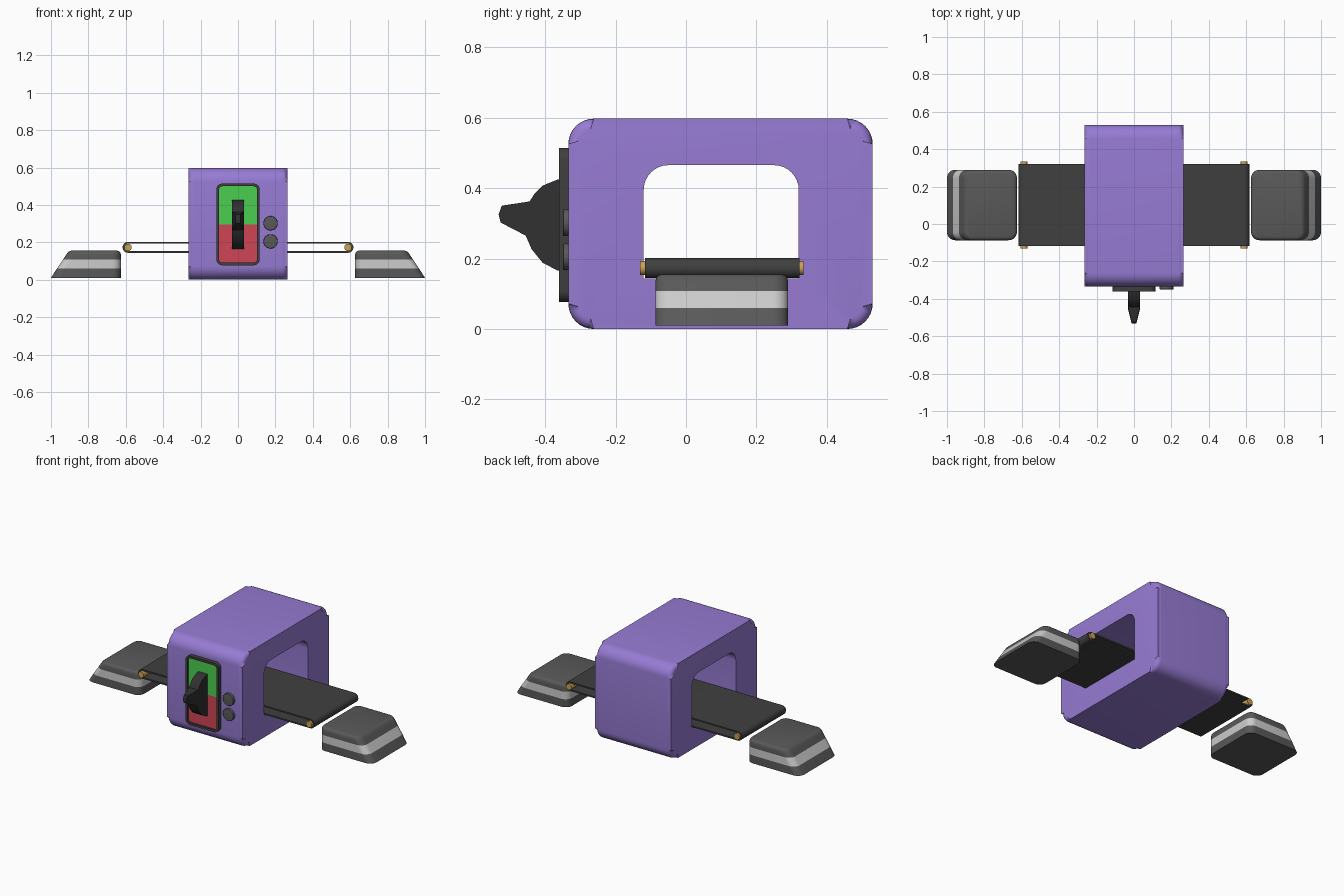
import bpy, bmesh
from math import pi, cos, sin, radians
from mathutils import Vector

if "Cube" in bpy.data.objects:
    bpy.data.objects.remove(bpy.data.objects["Cube"])


def mat(name, rgb):
    m = bpy.data.materials.new(name)
    m.diffuse_color = (*rgb, 1)
    m.use_nodes = True
    m.node_tree.nodes["Principled BSDF"].inputs["Base Color"].default_value = m.diffuse_color
    return m


PURPLE = mat("purple", (0.31, 0.20, 0.66))
DARK = mat("dark_grey", (0.05, 0.05, 0.05))
BLACK = mat("near_black", (0.03, 0.03, 0.03))
MID = mat("mid_grey", (0.10, 0.10, 0.10))
LIGHT = mat("light_grey", (0.55, 0.55, 0.55))
GREEN = mat("green", (0.07, 0.62, 0.08))
RED = mat("red", (0.62, 0.06, 0.09))
BRASS = mat("brass", (0.6, 0.36, 0.08))


def rounded(u0, u1, v0, v1, r, n=8):
    """Counter-clockwise rounded rectangle outline."""
    pts = []
    for k, (u, v) in enumerate([(u1 - r, v1 - r), (u0 + r, v1 - r), (u0 + r, v0 + r), (u1 - r, v0 + r)]):
        for i in range(n + 1):
            a = (k + i / n) * pi / 2
            pts.append((u + r * cos(a), v + r * sin(a)))
    return pts


def finish(name, bm, *mats):
    bmesh.ops.recalc_face_normals(bm, faces=bm.faces)
    me = bpy.data.meshes.new(name)
    bm.to_mesh(me)
    bm.free()
    for m in mats:
        me.materials.append(m)
    ob = bpy.data.objects.new(name, me)
    bpy.context.collection.objects.link(ob)
    return ob


def smooth(ob):
    bpy.ops.object.select_all(action='DESELECT')
    ob.select_set(True)
    bpy.context.view_layer.objects.active = ob
    bpy.ops.object.shade_smooth_by_angle(angle=radians(35))
    return ob


def prism(name, pts, axis, a, b, material, bevel=0, hole=None):
    """Outline extruded along x (pts = y,z) or y (pts = x,z), optionally hollow."""
    def pos(p, d):
        return (d, p[0], p[1]) if axis == 'x' else (p[0], d, p[1])
    bm = bmesh.new()

    def ring(outline, d):
        return [bm.verts.new(pos(p, d)) for p in outline]

    def walls(r0, r1):
        for i in range(len(r0)):
            j = (i + 1) % len(r0)
            bm.faces.new((r0[i], r0[j], r1[j], r1[i]))
    o0, o1 = ring(pts, a), ring(pts, b)
    walls(o0, o1)
    if hole:
        h0, h1 = ring(hole, a), ring(hole, b)
        walls(h0, h1)
        walls(o0, h0)
        walls(o1, h1)
    else:
        caps = [bm.faces.new(o0), bm.faces.new(o1)]
    if bevel:
        edges = list({e for f in caps for e in f.edges})
        bmesh.ops.bevel(bm, geom=edges, offset=bevel, segments=5, profile=0.5, affect='EDGES')
    return finish(name, bm, material)


# Scanner housing with a tunnel cut through it
body = prism("scanner_body", rounded(-0.334, 0.53, 0, 0.597, 0.072), 'x', -0.265, 0.265, PURPLE, 0.028)
cutter = prism("tunnel_cutter", rounded(-0.12, 0.32, 0.143, 0.465, 0.07), 'x', -0.5, 0.5, PURPLE)
# square off the tunnel floor so the belt fits
for v in cutter.data.vertices:
    if v.co.z < 0.25:
        v.co.y = -0.12 if v.co.y < 0.1 else 0.32
        v.co.z = 0.143 if v.co.z < 0.2 else v.co.z
cutter.hide_render = True
mod = body.modifiers.new("tunnel", 'BOOLEAN')
mod.operation = 'DIFFERENCE'
mod.object = cutter
mod.solver = 'EXACT'
bpy.context.view_layer.objects.active = body
bpy.ops.object.modifier_apply(modifier=mod.name)
bpy.data.objects.remove(cutter)
smooth(body)

# Hollow conveyor belt loop
ZB = 0.173
belt = prism("conveyor_belt", [(x, z) for x, z in rounded(-0.617, 0.617, ZB - 0.029, ZB + 0.029, 0.0285)],
             'y', -0.117, 0.322, DARK,
             hole=rounded(-0.608, 0.608, ZB - 0.020, ZB + 0.020, 0.0195))
smooth(belt)


def cylinder(name, x, z, r, y0, y1, material, n=32, bevel=0):
    pts = [(x + r * cos(2 * pi * i / n), z + r * sin(2 * pi * i / n)) for i in range(n)]
    return smooth(prism(name, pts, 'y', y0, y1, material, bevel))


# Rollers at both belt ends, and control buttons
for side, s in (("left", -1), ("right", 1)):
    cylinder(side + "_roller", s * 0.588, ZB, 0.0195, -0.131, 0.334, BRASS)
for label, z in (("upper", 0.302), ("lower", 0.205)):
    cylinder(label + "_button", 0.174, z, 0.038, -0.349, -0.33, MID, bevel=0.003)


# End pads: striped wedges with a sloping outer side
def pad(name, s):
    bm = bmesh.new()
    # height, outer x, inset of the rounded top edge
    levels = [(0.01, 1.0, 0), (0.06, 0.968, 0), (0.108, 0.936, 0), (0.135, 0.918, 0),
              (0.146, 0.91, 0.003), (0.152, 0.903, 0.009), (0.155, 0.893, 0.018)]
    rings = []
    for z, xo, ins in levels:
        pts = rounded(0.626 + ins, xo, -0.087 + ins, 0.29 - ins, 0.045 - ins)
        rings.append([bm.verts.new((s * x, y, z)) for x, y in pts])
    for k, (r0, r1) in enumerate(zip(rings, rings[1:])):
        for i in range(len(r0)):
            j = (i + 1) % len(r0)
            f = bm.faces.new((r0[i], r0[j], r1[j], r1[i]))
            f.material_index = 1 if k == 1 else 0
    bm.faces.new(rings[0])
    bm.faces.new(rings[-1])
    return smooth(finish(name, bm, MID, LIGHT))


pad("left_end_pad", -1)
pad("right_end_pad", 1)

# Switch plate: raised rim around green and red halves
smooth(prism("switch_rim", rounded(-0.116, 0.116, 0.077, 0.514, 0.032), 'y', -0.36, -0.33, DARK,
             hole=rounded(-0.102, 0.102, 0.091, 0.500, 0.02)))
plate = rounded(-0.104, 0.104, 0.089, 0.502, 0.022)
half = len(plate) // 2
prism("switch_green_half", [(-0.104, 0.296), (0.104, 0.296)] + plate[:half], 'y', -0.349, -0.33, GREEN)
prism("switch_red_half", [(0.104, 0.296), (-0.104, 0.296)] + plate[half:], 'y', -0.349, -0.33, RED)

# Lever: curved rocker with a tapering tip
profile = [(-0.34, 0.428), (-0.365, 0.424), (-0.407, 0.407), (-0.43, 0.384), (-0.444, 0.362), (-0.523, 0.35),
           (-0.532, 0.325), (-0.526, 0.302), (-0.455, 0.265), (-0.438, 0.226),
           (-0.407, 0.188), (-0.365, 0.166), (-0.34, 0.162)]
lever = prism("switch_lever", profile, 'x', -0.032, 0.032, BLACK)
for v in lever.data.vertices:
    if v.co.y < -0.5:
        v.co.x *= 0.4
smooth(lever)
